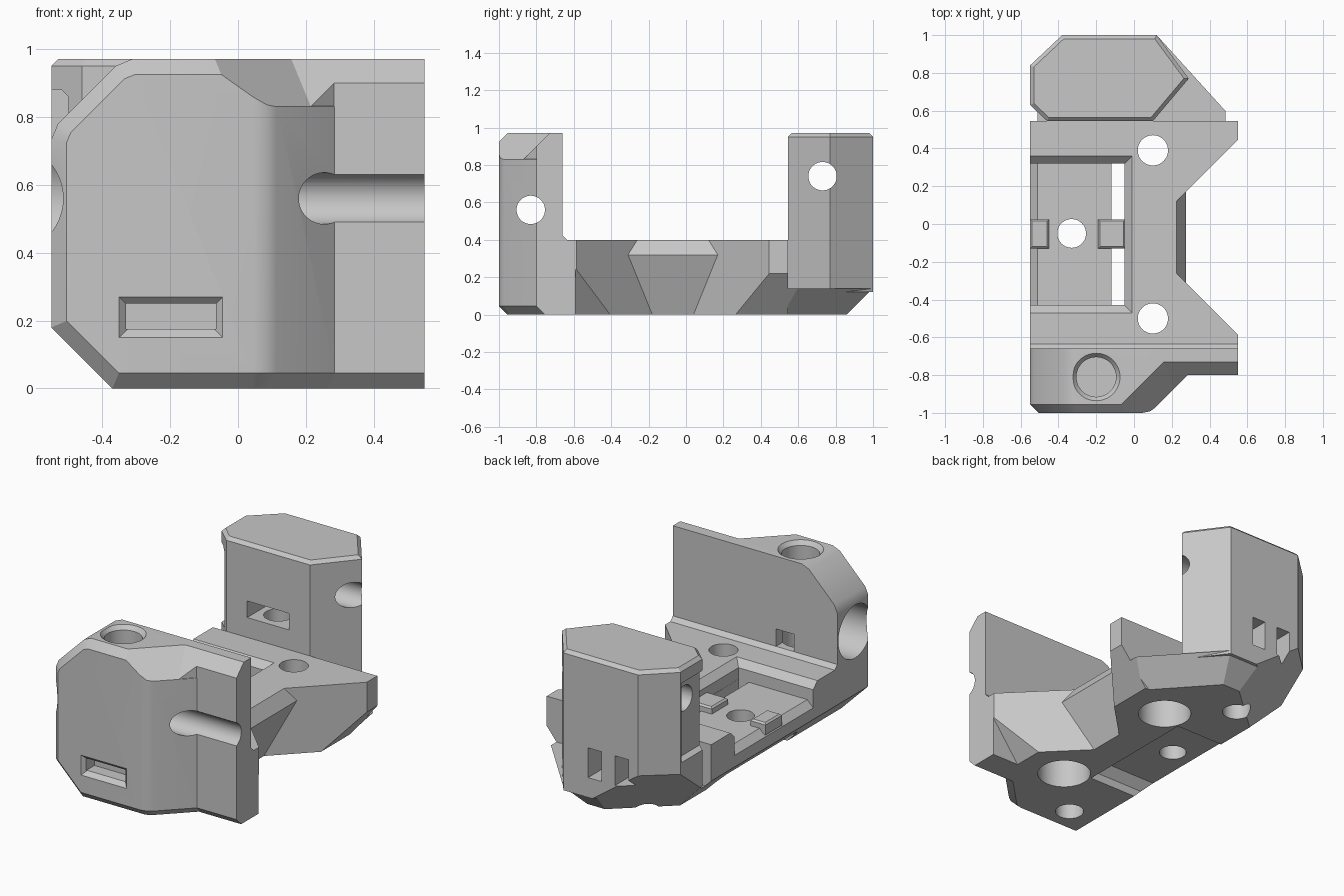
import bpy, bmesh, math
from mathutils import Vector

if "Cube" in bpy.data.objects:
    bpy.data.objects.remove(bpy.data.objects["Cube"], do_unlink=True)

grey = bpy.data.materials.new("plain_grey")
grey.use_nodes = True
grey.diffuse_color = (0.57, 0.57, 0.57, 1)
grey.node_tree.nodes["Principled BSDF"].inputs["Base Color"].default_value = (0.57, 0.57, 0.57, 1)


def make(name, bm):
    me = bpy.data.meshes.new(name)
    bmesh.ops.remove_doubles(bm, verts=bm.verts, dist=1e-5)
    bmesh.ops.recalc_face_normals(bm, faces=bm.faces)
    bm.to_mesh(me)
    bm.free()
    me.materials.append(grey)
    ob = bpy.data.objects.new(name, me)
    bpy.context.scene.collection.objects.link(ob)
    return ob


def prism(name, outline, z0, z1, tops=(), bottoms=(), planes=()):
    """Convex solid: counter-clockwise outline, edge chamfers, extra planes ax+by+cz<=d."""
    cuts = list(planes)
    n = len(outline)
    tops = list(tops) + [0] * (n - len(tops))
    bottoms = list(bottoms) + [0] * (n - len(bottoms))
    for i, p in enumerate(outline):
        q = outline[(i + 1) % n]
        a, b = Vector((q[1] - p[1], p[0] - q[0])).normalized()
        d = a * p[0] + b * p[1]
        cuts.append((a, b, 0, d))
        if tops[i]:
            cuts.append((a, b, 1, d + z1 - tops[i]))
        if bottoms[i]:
            cuts.append((a, b, -1, d - z0 - bottoms[i]))
    bm = bmesh.new()
    bmesh.ops.create_cube(bm, size=1)
    for v in bm.verts:
        v.co = Vector((v.co.x * 4, v.co.y * 4, z1 if v.co.z > 0 else z0))
    for a, b, c, d in cuts:
        no = Vector((a, b, c))
        bmesh.ops.bisect_plane(bm, geom=bm.verts[:] + bm.edges[:] + bm.faces[:], dist=1e-5,
                               plane_co=no * d / no.length_squared, plane_no=no, clear_outer=True)
        rim = [e for e in bm.edges if e.is_boundary]
        if rim:
            bmesh.ops.holes_fill(bm, edges=rim)
    return make(name, bm)


def box(name, x0, x1, y0, y1, z0, z1, **kw):
    return prism(name, [(x0, y0), (x1, y0), (x1, y1), (x0, y1)], z0, z1, **kw)


def rod(name, axis, a, b, lo, hi, r1, r2=None):
    """Round cutter along x or z, centred on (a, b) in the other two axes."""
    bm = bmesh.new()
    bmesh.ops.create_cone(bm, cap_ends=True, segments=48, radius1=r1, radius2=r2 or r1, depth=hi - lo)
    for v in bm.verts:
        x, y, z = v.co
        z += (lo + hi) / 2
        v.co = (z, a + x, b + y) if axis == "x" else (a + x, b + y, z)
    return make(name, bm)


def boolean(ob, other, op):
    """Apply one boolean, with the second solver where the first has no effect."""
    before = len(ob.data.vertices)
    for solver in ("MANIFOLD", "EXACT"):
        m = ob.modifiers.new("cut", "BOOLEAN")
        m.operation, m.object, m.solver = op, other, solver
        bpy.context.view_layer.update()
        me = bpy.data.meshes.new_from_object(ob.evaluated_get(bpy.context.evaluated_depsgraph_get()))
        ob.modifiers.clear()
        if len(me.vertices) not in (0, before):
            ob.data = me
            return


def part(pieces, cutters):
    ob = pieces[0]
    for p in pieces[1:]:
        boolean(ob, p, "UNION")
        bpy.data.objects.remove(p, do_unlink=True)
    for c in cutters:
        boolean(ob, c, "DIFFERENCE")
    return ob


LEFT = (-1, 0, -1, 0.37)  # long chamfer under the -x side
REAR_CORNER = (-0.714, 0.8, -1, 0.731)  # large facet under the rear -x corner

# Left profile of the front block (normal x, normal z, distance), each with a front chamfer
front_planes = []
for a, c, d in ((-1, 0, 0.55), (-0.707, -0.707, 0.2616), (-0.707, 0.707, 0.9263),
                (-0.924, 0.383, 0.789), (-0.383, 0.924, 1.016)):
    front_planes += [(a, 0, c, d), (a, -1, c, d + 0.955)]

# Front block: main body, side plate and the corner joining them
front = [
    prism("front_block", [(-0.56, -1), (0.045, -1), (0.085, -0.992), (0.113, -0.972),
                          (0.3, -0.785), (0.3, -0.66), (-0.56, -0.66)],
          0, 0.97, [0.045, 0, 0, 0.14], [0.045] * 4, front_planes),
    box("side_plate", 0.1, 0.55, -0.8, -0.66, 0, 0.97, tops=[0.07], bottoms=[0.045]),
    prism("corner", [(0.115, -0.968), (0.299, -0.784), (0.299, -0.7), (0.115, -0.7)], 0.3, 0.97,
          planes=[(0, -1, 1, 1.7)]),
    box("lip", -0.55, 0.55, -0.7, -0.635, 0.3, 0.425, tops=[0, 0, 0.025]),
]

# Base: centre, two splayed wings and the foot of the front block
base = [
    box("base", -0.55, 0.275, -0.4, 0.3, 0, 0.4,
        planes=[LEFT, (1, 0, -0.406, 0.145), (1, 0, 0.625, 0.475)]),
    prism("front_wing", [(-0.55, -0.7), (0.55, -0.7), (0.55, -0.585), (0, -0.035), (-0.55, -0.035)],
          0, 0.4, planes=[LEFT, (1, 0, -0.75, 0.37)]),
    prism("back_wing", [(-0.55, 0), (0.105, 0), (0.55, 0.445), (0.55, 0.545), (-0.55, 0.545)],
          0, 0.4, planes=[LEFT, (1, 0, -0.82, 0.37)]),
    box("plate_foot", -0.55, 0.55, -0.7, -0.59, 0, 0.4, planes=[LEFT]),
]

# Rear block and its chamfered foot
rear = [
    prism("rear_block", [(-0.46, 0.545), (0.1, 0.545), (0.29, 0.77), (0.12, 1),
                         (-0.38, 1), (-0.55, 0.84), (-0.55, 0.63)],
          0.12, 0.97, [0.02] * 7, planes=[LEFT, REAR_CORNER]),
    prism("rear_foot", [(-0.55, 0.54), (0.51, 0.54), (0.51, 0.57), (0.12, 1), (-0.38, 1), (-0.55, 0.84)],
          0, 0.14, bottoms=[0, 0, 0.14, 0.14, 0.14], planes=[LEFT, REAR_CORNER, (1, 0, -0.82, 0.37)]),
]

# Cutters: rod channels, bolt holes, counterbores
cutters = [
    rod("front_rod_hole", "x", -0.83, 0.56, -1, 1, 0.076),
    rod("front_rod_bore", "x", -0.83, 0.56, -1, -0.35, 0.16),
    rod("rear_rod_hole", "x", 0.73, 0.74, -1, 1, 0.076),
    rod("front_bolt_hole", "z", -0.2, -0.81, -1, 0.28, 0.08),
    rod("front_bolt_bore", "z", -0.2, -0.81, 0.34, 1.5, 0.105),
    rod("front_bolt_rim", "z", -0.2, -0.81, 0.945, 0.975, 0.105, 0.13),
    rod("rear_bolt_hole", "z", -0.2, 0.67, -1, 0.58, 0.08),
    rod("centre_hole", "z", -0.33, -0.05, -1, 1, 0.076),
]
for y in (-0.5, 0.39):
    cutters.append(rod("base_hole", "z", 0.1, y, -1, 0.45, 0.08))
    cutters.append(rod("counterbore", "z", 0.1, y, -1, 0.2, 0.15))

# Cutters: pocket with sloped rim, recess below it, through slot, nut slots
cutters += [
    box("pocket", -0.7, -0.05, -0.43, 0.32, 0.29, 0.5),
    box("pocket_rim", -0.7, -0.01, -0.47, 0.36, 0.36, 0.5, bottoms=[0.04, 0.04, 0.04]),
    box("pocket_edge", -0.7, -0.5, -0.43, 0.32, 0.2, 0.4, planes=[(1, 0, -1, -0.8)]),
    box("under_recess", -0.8, -0.05, -0.44, 0.33, -0.2, 0.1, tops=[0.05, 0, 0.05]),
    box("through_slot", -0.12, -0.051, -0.43, 0.32, -0.5, 0.5),
    box("front_slot", -0.33, -0.065, -1.1, -0.9, 0.175, 0.25),
    box("front_slot_rim", -0.35, -0.045, -1.1, -0.975, 0.15, 0.27,
        planes=[(0, 1, 1, -0.73), (0, 1, -1, -1.15), (1, 1, 0, -1.045), (-1, 1, 0, -0.65)]),
    box("front_back_slot", -0.26, -0.14, -0.85, -0.64, 0.425, 0.53),
    box("rear_slot", -0.32, -0.04, 0.5, 0.76, 0.52, 0.62),
    box("rear_side_pocket", -0.7, -0.5, 0.5, 0.83, 0.4, 0.88, tops=[0, 0.02]),
]
for x in (-0.09, -0.27):
    cutters.append(box("back_slot", x - 0.045, x + 0.045, 0.85, 1.1, 0.24, 0.42))

parts = [part(p, cutters) for p in (front, base, rear)]
for c in cutters:
    bpy.data.objects.remove(c, do_unlink=True)

# Small raised tabs on the pocket floor, one bridging the slot
parts.append(box("outer_tab", -0.55, -0.45, -0.13, 0.025, 0.26, 0.33, tops=[0.01] * 4))
parts.append(box("inner_tab", -0.19, -0.045, -0.13, 0.025, 0.1, 0.33, tops=[0.01] * 4))

bpy.ops.object.select_all(action="DESELECT")
for p in parts:
    p.select_set(True)
bpy.context.view_layer.objects.active = parts[0]
bpy.ops.object.shade_smooth_by_angle(angle=math.radians(28))
